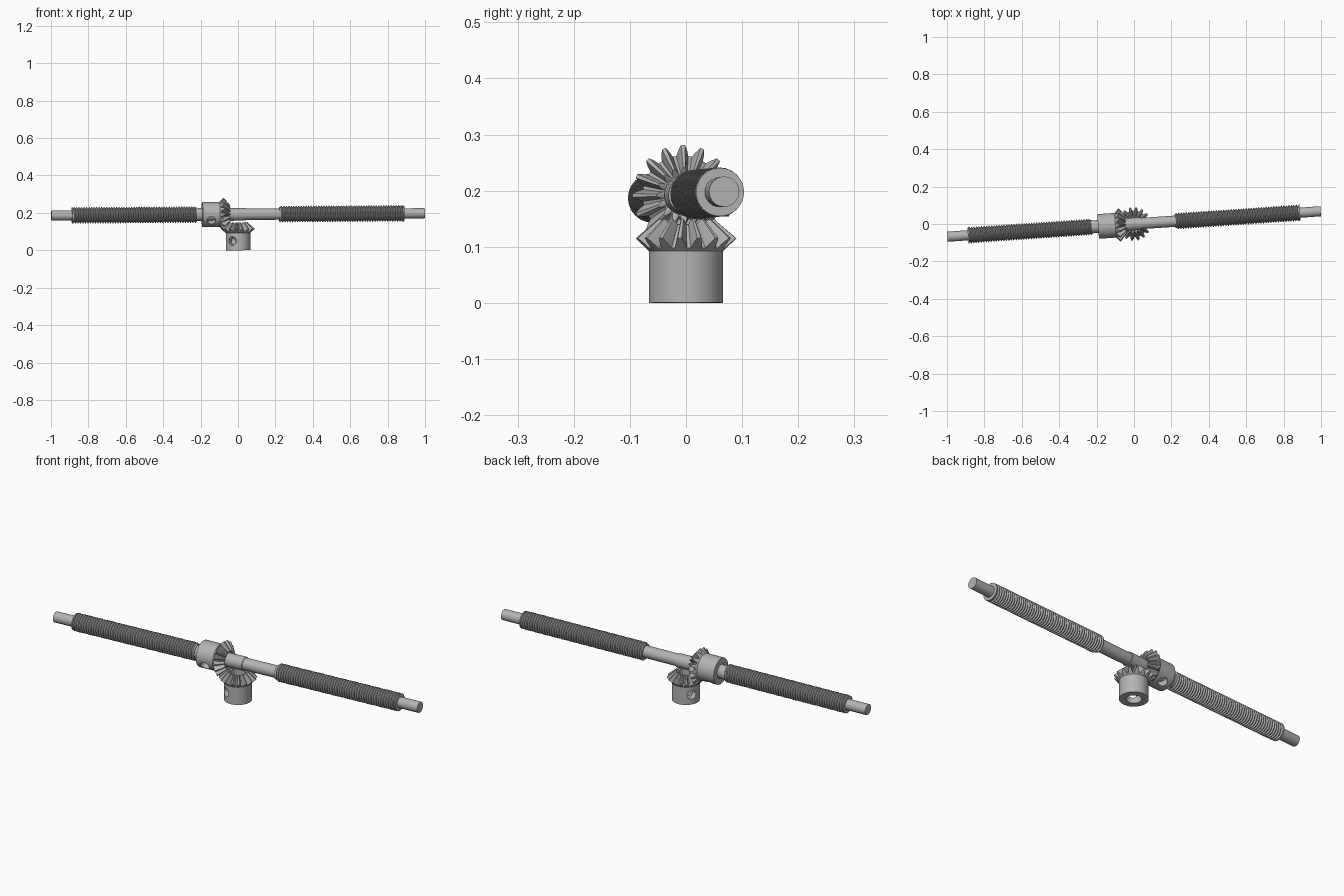
import bpy, bmesh, math
from mathutils import Matrix, Vector

cube = bpy.data.objects.get("Cube")
if cube:
    bpy.data.objects.remove(cube, do_unlink=True)

steel = bpy.data.materials.new("steel_grey")
steel.use_nodes = True
steel.diffuse_color = (0.45, 0.45, 0.45, 1)
steel.node_tree.nodes["Principled BSDF"].inputs["Base Color"].default_value = (0.45, 0.45, 0.45, 1)

# The axes cross here; the whole assembly is turned slightly
FRAME = (Matrix.Translation((0, 0, 0.192))
         @ Matrix.Rotation(math.radians(3.9), 4, 'Z')
         @ Matrix.Rotation(math.radians(-0.35), 4, 'Y'))
ALONG_X = Matrix.Rotation(math.pi / 2, 4, 'Y')


def finish(name, bm, matrix):
    """Turn a bmesh into a placed object."""
    mesh = bpy.data.meshes.new(name)
    bm.to_mesh(mesh)
    bm.free()
    mesh.materials.append(steel)
    obj = bpy.data.objects.new(name, mesh)
    bpy.context.scene.collection.objects.link(obj)
    obj.matrix_world = matrix
    return obj


def smooth(obj, angle=30):
    bpy.ops.object.select_all(action='DESELECT')
    obj.select_set(True)
    bpy.context.view_layer.objects.active = obj
    bpy.ops.object.shade_smooth_by_angle(angle=math.radians(angle))


def sweep(bm, profile, turns, steps, pitch=0.0):
    """Spin a (radius, height) profile about z, climbing by pitch each turn."""
    verts = [bm.verts.new((r, 0, z)) for r, z in profile]
    edges = [bm.edges.new(pair) for pair in zip(verts, verts[1:])]
    bmesh.ops.spin(bm, geom=verts + edges, axis=(0, 0, 1), cent=(0, 0, 0),
                   dvec=(0, 0, pitch / steps), angle=2 * math.pi * turns,
                   steps=steps * turns)
    bmesh.ops.remove_doubles(bm, verts=bm.verts, dist=0.0001)
    bmesh.ops.recalc_face_normals(bm, faces=bm.faces)


# Shaft: stepped bar with a thicker seat under the gear
bm = bmesh.new()
END, OUT, IN = 1.0, 0.89, 0.22
sweep(bm, [(0, -END), (0.027, -END), (0.027, -OUT), (0.043, -OUT), (0.043, 0.006 - OUT),
           (0.037, 0.006 - OUT), (0.037, -IN), (0.034, -IN), (0.034, 0.04),
           (0.03, 0.04), (0.03, IN), (0.037, IN), (0.037, OUT - 0.006),
           (0.043, OUT - 0.006), (0.043, OUT), (0.027, OUT), (0.027, END), (0, END)], 1, 32)
smooth(finish("shaft", bm, FRAME @ ALONG_X))

# Screw threads on both arms
TURNS = 49
PITCH = (OUT - IN) / (TURNS + 1)
for name, start in (("left_thread", IN), ("right_thread", -OUT)):
    bm = bmesh.new()
    shape = [(0.037, 0), (0.044, 0.32), (0.044, 0.5), (0.037, 0.82), (0.037, 1)]
    sweep(bm, [(r, start + f * PITCH) for r, f in shape], TURNS, 24, PITCH)
    facing = sum(f.normal.dot(Vector((f.calc_center_median().x, f.calc_center_median().y, 0)))
                 for f in bm.faces)
    if facing < 0:
        bmesh.ops.reverse_faces(bm, faces=bm.faces)
    smooth(finish(name, bm, FRAME @ ALONG_X))


# Bevel gears: closed loft of rings, pitch cone apex at the local origin
TEETH = 16
HUB, BORE, BOTTOM = 0.066, 0.035, -0.192
ROOT, TIP = Vector((0.071, -0.095)), Vector((0.09, -0.077))
TOOTH = [(-0.38, 0), (-0.25, 0.5), (-0.1, 1), (0.1, 1), (0.25, 0.5), (0.38, 0)]


def bevel_gear(name, matrix, phase, holes, hole_height):
    angles, heights = [], []
    for i in range(TEETH):
        for offset, height in TOOTH:
            angles.append((i + offset + phase) * 2 * math.pi / TEETH)
            heights.append(height)
    outer = [ROOT.lerp(TIP, h) for h in heights]

    def flat(r, z):
        return [(r, z)] * len(angles)

    rings = [outer, flat(HUB, -0.1), flat(HUB, BOTTOM), flat(BORE, BOTTOM),
             flat(BORE, -0.052), [p * 0.55 for p in outer]]
    bm = bmesh.new()
    loops = [[bm.verts.new((r * math.cos(a), r * math.sin(a), z))
              for a, (r, z) in zip(angles, ring)] for ring in rings]
    n = len(angles)
    for k, low in enumerate(loops):
        high = loops[(k + 1) % len(loops)]
        for i in range(n):
            j = (i + 1) % n
            bm.faces.new((low[i], low[j], high[j], high[i]))
    bmesh.ops.recalc_face_normals(bm, faces=bm.faces)
    gear = finish(name, bm, matrix)

    # Set screw holes through the hub wall
    cutters = []
    for angle in holes:
        bm = bmesh.new()
        bmesh.ops.create_cone(bm, cap_ends=True, segments=24, radius1=0.023,
                              radius2=0.023, depth=0.08)
        place = (Matrix.Translation((0, 0, hole_height))
                 @ Matrix.Rotation(math.radians(angle), 4, 'Z')
                 @ Matrix.Translation((0.06, 0, 0)) @ ALONG_X)
        cutter = finish("hole_cutter", bm, matrix @ place)
        cutter.hide_render = True
        cutters.append(cutter)
        mod = gear.modifiers.new("hole", 'BOOLEAN')
        mod.operation = 'DIFFERENCE'
        mod.solver = 'EXACT'
        mod.object = cutter
    bpy.context.view_layer.update()
    graph = bpy.context.evaluated_depsgraph_get()
    cut = bpy.data.meshes.new_from_object(gear.evaluated_get(graph))
    gear.modifiers.clear()
    gear.data = cut
    for cutter in cutters:
        bpy.data.objects.remove(cutter, do_unlink=True)
    smooth(gear, 20)


bevel_gear("shaft_gear", FRAME @ ALONG_X, 0, (-60, 30), -0.147)
bevel_gear("upright_gear", FRAME, 0.5, (-123, 147), -0.142)
